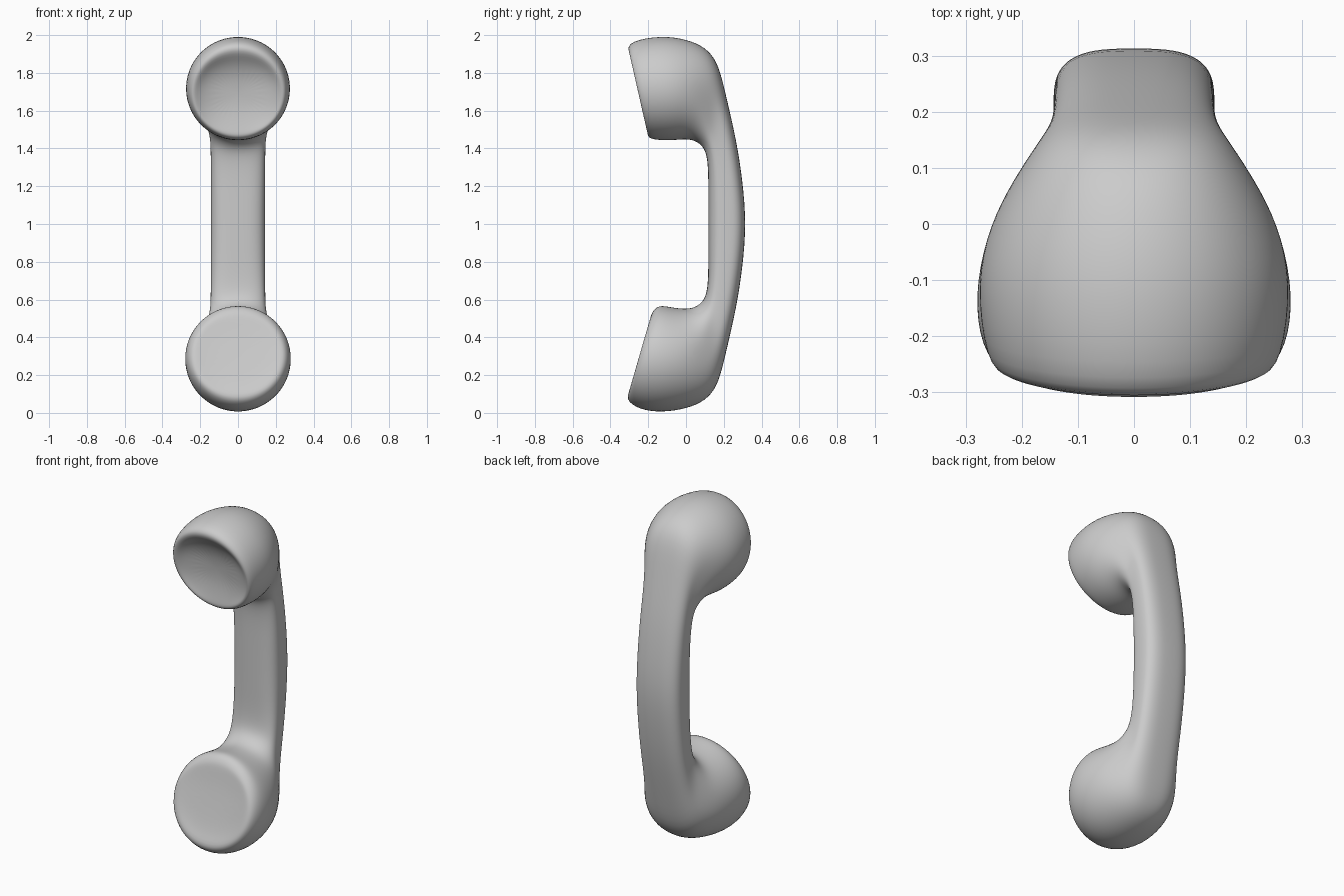
import bpy, bmesh, math

if "Cube" in bpy.data.objects:
    bpy.data.objects.remove(bpy.data.objects["Cube"])

SIDES = 32

# Sections: inner (y, z), outer (y, z), half width
# Earpiece: recessed face out to the lip
EAR = [
    (-0.19, 1.62, -0.21, 1.76, 0.09),
    (-0.20, 1.50, -0.255, 1.86, 0.20),
    (-0.205, 1.47, -0.315, 1.915, 0.235),
    (-0.19, 1.445, -0.30, 1.97, 0.265),
]
# Mouthpiece: flat slanted face out to the rim
MOUTH = [
    (-0.21, 0.40, -0.26, 0.22, 0.09),
    (-0.19, 0.50, -0.29, 0.13, 0.20),
    (-0.18, 0.535, -0.325, 0.07, 0.25),
    (-0.145, 0.574, -0.25, 0.016, 0.28),
]
# Bell and half handle, shared by both ends
BELL = [
    (-0.08, 1.44, -0.13, 2.0, 0.284),
    (0.0, 1.45, 0.0, 1.98, 0.258),
    (0.05, 1.44, 0.10, 1.94, 0.218),
    (0.09, 1.41, 0.17, 1.86, 0.178),
    (0.112, 1.36, 0.212, 1.68, 0.148),
    (0.118, 1.26, 0.268, 1.44, 0.144),
]


def handle(count):
    """Handle sections: straight inside, arched back."""
    rows = []
    for i in range(count):
        t = 1 - 2 * i / (count - 1)
        rows.append((0.118, 1 + 0.15 * t, 0.32 - 0.02 * t * t, 1 + 0.23 * t, 0.144))
    return rows


def flipped(rows):
    """Mirror sections about the mid height, in reverse order."""
    return [(a, 2 - b, c, 2 - d, w) for a, b, c, d, w in reversed(rows)]


def ring(bm, y0, z0, y1, z1, half):
    """Superellipse ring, squarer where it is narrow."""
    power = 2 + min(1, max(0, (0.23 - half) / 0.08))
    verts = []
    for i in range(SIDES):
        a = 2 * math.pi * i / SIDES
        c, s = math.cos(a), math.sin(a)
        u = math.copysign(abs(c) ** (2 / power), c)
        v = math.copysign(abs(s) ** (2 / power), s)
        verts.append(bm.verts.new((half * u,
                                   (y0 + y1) / 2 + v * (y1 - y0) / 2,
                                   (z0 + z1) / 2 + v * (z1 - z0) / 2)))
    return verts


# Loft the whole handset as one continuous skin
sections = EAR + BELL + handle(3) + flipped(BELL) + MOUTH[::-1]
bm = bmesh.new()
rings = [ring(bm, *s) for s in sections]
for a, b in zip(rings, rings[1:]):
    for i in range(SIDES):
        j = (i + 1) % SIDES
        bm.faces.new((a[i], a[j], b[j], b[i]))
bm.faces.new(rings[0])
bm.faces.new(rings[-1])
bmesh.ops.recalc_face_normals(bm, faces=bm.faces)

mesh = bpy.data.meshes.new("handset")
bm.to_mesh(mesh)
bm.free()
mesh.polygons.foreach_set("use_smooth", [True] * len(mesh.polygons))
handset = bpy.data.objects.new("handset", mesh)
bpy.context.collection.objects.link(handset)

# Soften the skin
sub = handset.modifiers.new("smooth_skin", 'SUBSURF')
sub.levels = sub.render_levels = 2
